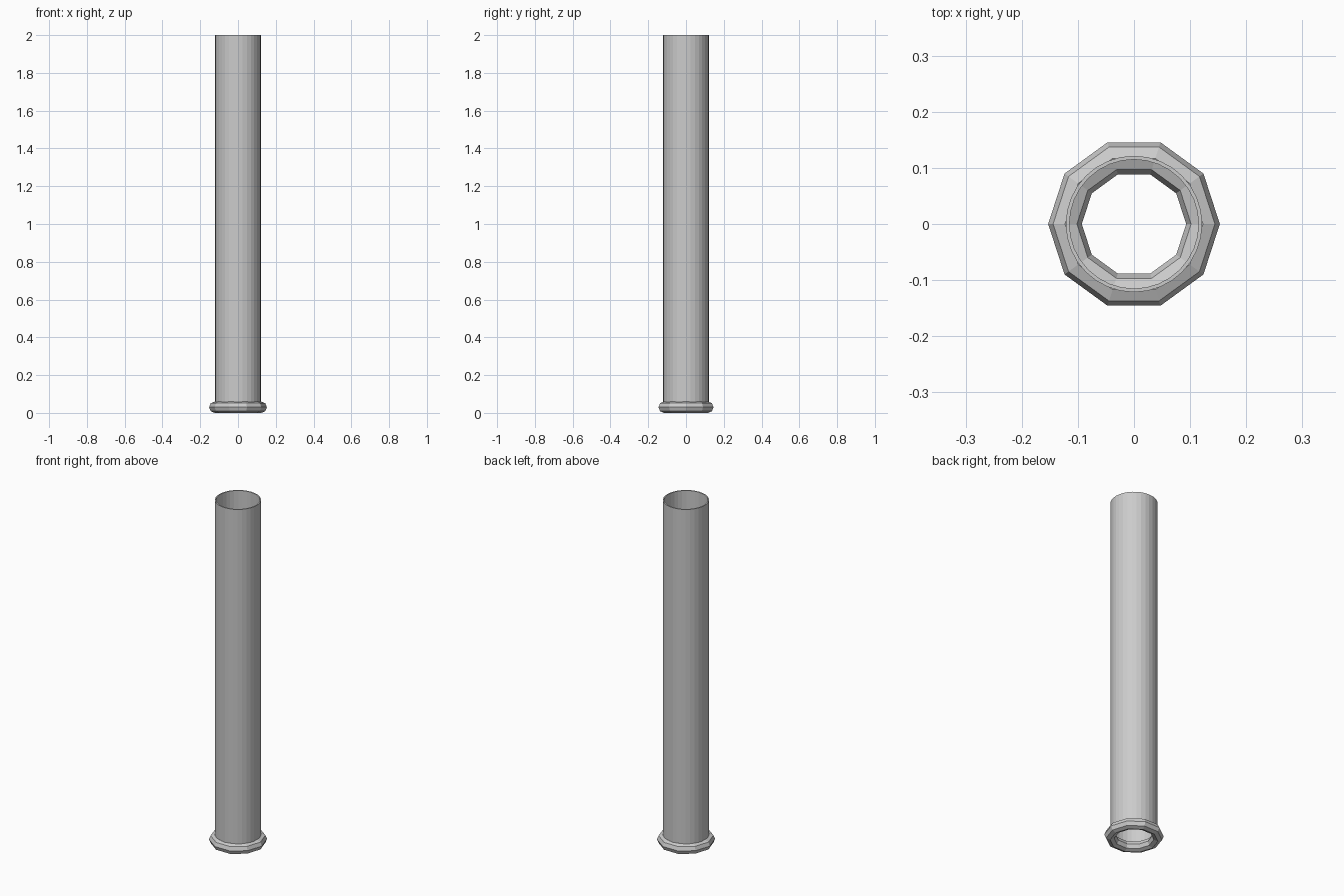
import bpy, math

if "Cube" in bpy.data.objects:
    bpy.data.objects.remove(bpy.data.objects["Cube"])


def lathe(name, profile, sides):
    """Revolve a closed (radius, z) profile around the z axis."""
    verts = [(r * math.cos(2 * math.pi * i / sides),
              r * math.sin(2 * math.pi * i / sides), z)
             for i in range(sides) for r, z in profile]
    n = len(profile)
    faces = []
    for i in range(sides):
        a, b = i * n, (i + 1) % sides * n
        for j in range(n):
            k = (j + 1) % n
            faces.append((a + j, b + j, b + k, a + k))
    mesh = bpy.data.meshes.new(name)
    mesh.from_pydata(verts, [], faces)
    obj = bpy.data.objects.new(name, mesh)
    bpy.context.collection.objects.link(obj)
    return obj


# Long hollow tube, open at both ends
lathe("tube", [(0.115, 0.005), (0.1215, 0.005), (0.1215, 2.0), (0.115, 2.0)], 32)

# Ten-sided ring with an octagonal section around the foot
section = [(0.123 + 0.03 * math.cos(math.pi * j / 4),
            0.03 + 0.03 * math.sin(math.pi * j / 4)) for j in range(8)]
lathe("base_ring", section, 10)
